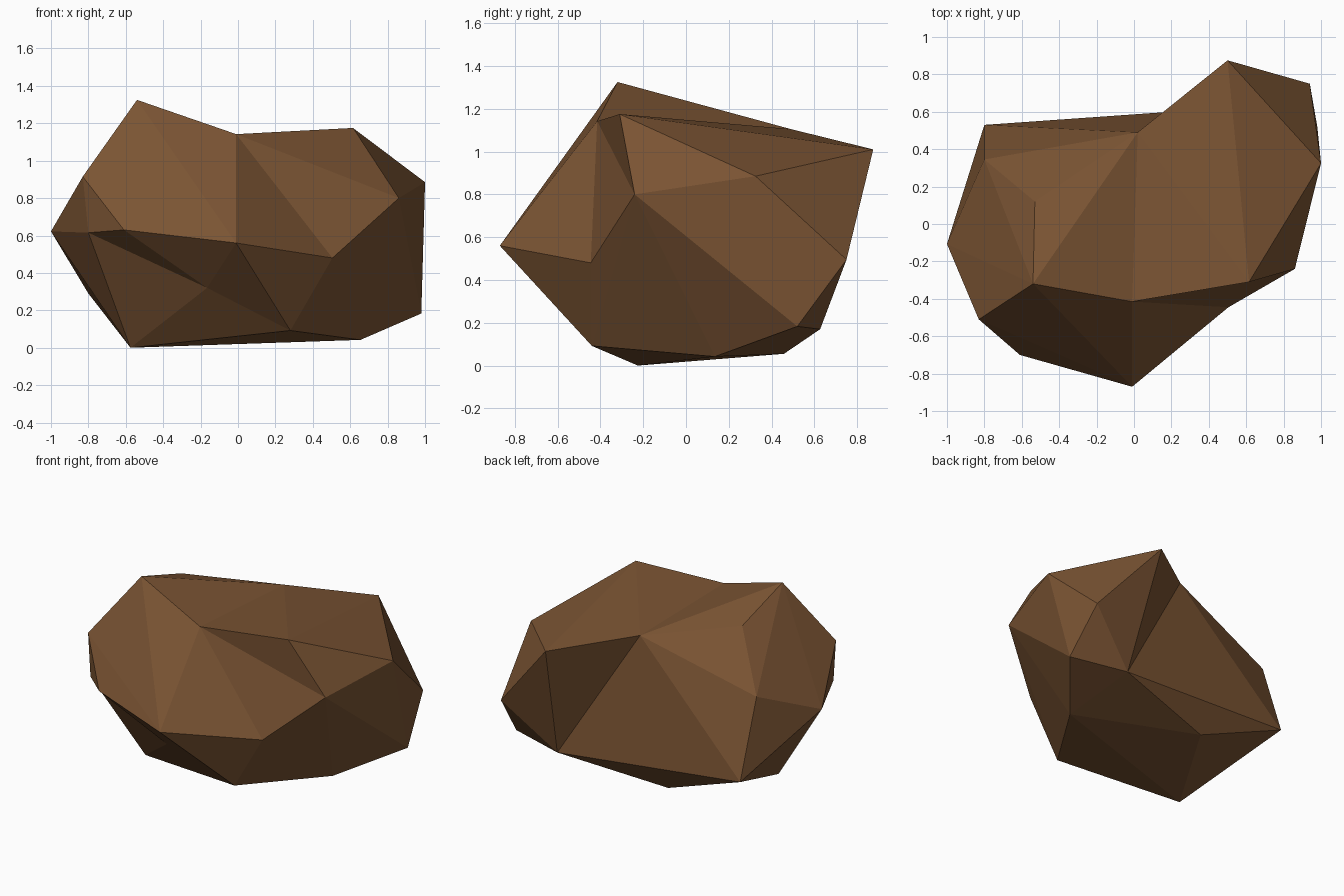
import bpy, bmesh

if "Cube" in bpy.data.objects:
    bpy.data.objects.remove(bpy.data.objects["Cube"])

# Corner points of the boulder, one letter each
P = {
    # crown
    "A": (-.54, -.32, 1.325), "B": (-.01, -.415, 1.142), "C": (.615, -.31, 1.175),
    "Y": (-.53, .12, 1.18), "V": (.02, .49, 1.105), "R": (.50, .875, 1.01),
    # waist
    "D": (1.0, .325, .885), "E": (.86, -.24, .80), "F": (.505, -.445, .48),
    "G": (-.01, -.87, .56), "H": (-.61, -.70, .63), "M": (-.80, -.525, .615),
    "I": (-.83, -.51, .915), "J": (-1.0, -.107, .622), "X": (-.80, .345, .83),
    "S": (.94, .75, .495),
    # underside
    "W": (-.80, .53, .29), "T": (.58, .627, .17), "Q": (.98, .52, .183),
    "P": (.655, .135, .042), "O": (.28, -.44, .092), "U": (-.18, .458, .055),
    "K": (-.575, -.225, 0), "L": (-.165, -.57, .32),
}

# Facets as fans: a hub corner and the ring around it (closed rings repeat the first letter)
FANS = {
    "B": "GFECVAG", "X": "VWJAYV", "D": "CEQSRC", "T": "RSQPUWVR",
    "K": "MLOPUWJM", "H": "IMLGI", "E": "QPOF", "I": "MJAG",
    "O": "FGL", "A": "YV", "V": "RC",
}

bm = bmesh.new()
v = {k: bm.verts.new(co) for k, co in P.items()}
for hub, ring in FANS.items():
    for a, b in zip(ring, ring[1:]):
        bm.faces.new((v[hub], v[a], v[b]))
bmesh.ops.recalc_face_normals(bm, faces=bm.faces)

mesh = bpy.data.meshes.new("boulder")
bm.to_mesh(mesh)
bm.free()

# Single earthy brown, flat shaded
brown = bpy.data.materials.new("earth brown")
brown.diffuse_color = (.195, .088, .033, 1)
brown.use_nodes = True
brown.node_tree.nodes["Principled BSDF"].inputs["Base Color"].default_value = brown.diffuse_color
mesh.materials.append(brown)
bpy.context.collection.objects.link(bpy.data.objects.new("boulder", mesh))
